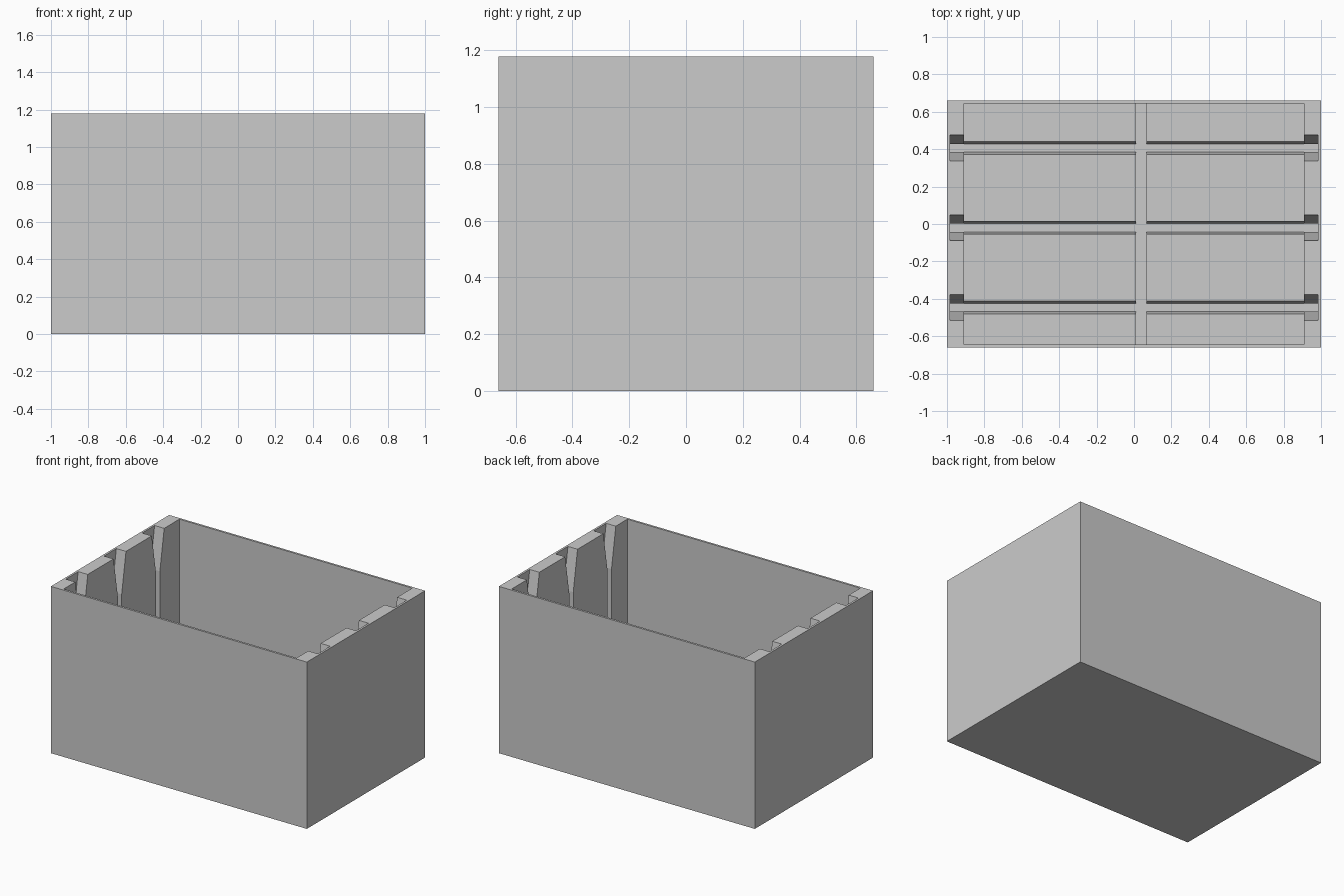
import bpy
import bmesh

if "Cube" in bpy.data.objects:
    bpy.data.objects.remove(bpy.data.objects["Cube"], do_unlink=True)

HALF_Y, HEIGHT = 0.66, 1.178
SKIN = 0.015            # thin outer wall and base
END, FLOOR = 0.91, 0.09  # inner end faces and cavity floor
TAPER = 0.168           # sideways lean of sloped slot faces per unit height
SLOT = 0.0215           # half width of a slot
FLARE = 0.285           # height of the slot lead-in
OVER = 0.02             # cutter overshoot

grey = bpy.data.materials.new("plain_grey")
grey.use_nodes = True
colour = (0.6, 0.6, 0.6, 1)
grey.diffuse_color = colour
grey.node_tree.nodes["Principled BSDF"].inputs["Base Color"].default_value = colour


def prism(name, profile, x0, x1):
    """Extrude a (y, z) profile from x0 to x1."""
    bm = bmesh.new()
    face = bm.faces.new([bm.verts.new((x0, y, z)) for y, z in profile])
    new = bmesh.ops.extrude_face_region(bm, geom=[face])["geom"]
    verts = [v for v in new if isinstance(v, bmesh.types.BMVert)]
    bmesh.ops.translate(bm, vec=(x1 - x0, 0, 0), verts=verts)
    bmesh.ops.recalc_face_normals(bm, faces=bm.faces)
    mesh = bpy.data.meshes.new(name)
    bm.to_mesh(mesh)
    bm.free()
    mesh.materials.append(grey)
    obj = bpy.data.objects.new(name, mesh)
    bpy.context.collection.objects.link(obj)
    return obj


def rect(y, z0, z1):
    return [(-y, z0), (y, z0), (y, z1), (-y, z1)]


def symmetric(centre, half):
    """Mirror (half width, z) points about a centre line."""
    right = [(centre + w, z) for w, z in half]
    left = [(centre - w, z) for w, z in reversed(half)]
    return right + left


def cut(target, cutter):
    mod = target.modifiers.new("cut", 'BOOLEAN')
    mod.operation = 'DIFFERENCE'
    mod.solver = 'EXACT'
    mod.object = cutter
    cutter.hide_render = True
    bpy.context.view_layer.objects.active = target
    bpy.ops.object.modifier_apply(modifier=mod.name)
    bpy.data.objects.remove(cutter, do_unlink=True)


# Solid body, then the main cavity
box = prism("slotted_box", rect(HALF_Y, 0, HEIGHT), -1, 1)
inner_y = HALF_Y - SKIN
cut(box, prism("cavity", rect(inner_y, FLOOR, HEIGHT + OVER), -END, END))

# Divider slots: flared at the top of both ends, tapered grooves in the floor
for i in (-1, 0, 1):
    y = -0.02 + i * 0.4265
    top = SLOT + TAPER * (FLARE + OVER)
    slot = [(SLOT, SKIN), (SLOT, HEIGHT - FLARE), (top, HEIGHT + OVER)]
    cut(box, prism("slot", symmetric(y, slot), -1 + SKIN, 1 - SKIN))
    rise = FLOOR - SKIN + OVER
    groove = [(SLOT, SKIN), (SLOT + TAPER * rise, SKIN + rise)]
    cut(box, prism("groove", symmetric(y, groove), -END, END))

# Straight channel across the floor for a lengthwise divider
cut(box, prism("channel", rect(inner_y, SKIN, FLOOR + OVER), 0.012, 0.066))
